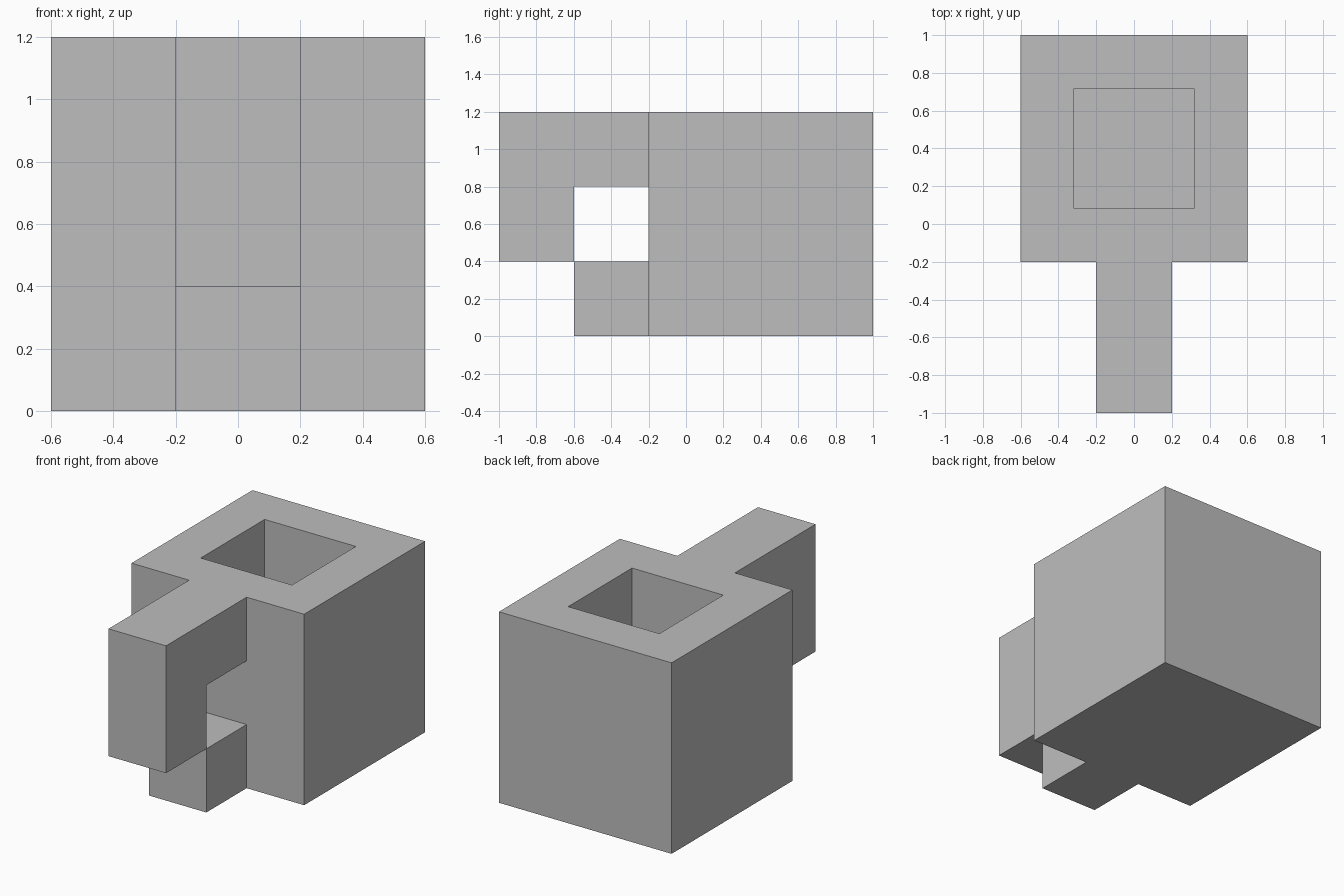
import bpy
import bmesh
from mathutils import Vector

cube = bpy.data.objects.get("Cube")
if cube:
    bpy.data.objects.remove(cube, do_unlink=True)

U = 0.4  # block unit

grey = bpy.data.materials.new("plain_grey")
grey.use_nodes = True
colour = (0.515, 0.515, 0.515, 1.0)
grey.diffuse_color = colour
grey.node_tree.nodes["Principled BSDF"].inputs["Base Color"].default_value = colour


def finish(bm, name):
    """Turn a bmesh into a flat-shaded, grey object."""
    bmesh.ops.recalc_face_normals(bm, faces=bm.faces[:])
    mesh = bpy.data.meshes.new(name)
    bm.to_mesh(mesh)
    bm.free()
    mesh.materials.append(grey)
    obj = bpy.data.objects.new(name, mesh)
    bpy.context.collection.objects.link(obj)
    return obj


def side_profile(name, points, width):
    """Extrude a (y, z) outline along x, centred on x = 0."""
    bm = bmesh.new()
    face = bm.faces.new([bm.verts.new((-width / 2, y, z)) for y, z in points])
    new = bmesh.ops.extrude_face_region(bm, geom=[face])["geom"]
    verts = [v for v in new if isinstance(v, bmesh.types.BMVert)]
    bmesh.ops.translate(bm, verts=verts, vec=(width, 0, 0))
    return finish(bm, name)


# Body: three-unit cube with a square well sunk into the top
bm = bmesh.new()
bmesh.ops.create_cube(bm, size=3 * U)
bmesh.ops.translate(bm, verts=bm.verts[:], vec=(0, U, 1.5 * U))
bm.normal_update()
top = max(bm.faces, key=lambda f: f.calc_center_median().z)
bmesh.ops.inset_region(bm, faces=[top], thickness=U)
floor = bmesh.ops.extrude_discrete_faces(bm, faces=[top])["faces"][0]
bmesh.ops.translate(bm, verts=floor.verts[:], vec=Vector((0, 0, -2 * U)))
finish(bm, "body")

# Handle: upper hook hanging from an arm, and a foot below it
side_profile("handle_hook", [(-0.2, 0.8), (-0.2, 1.2), (-1.0, 1.2),
                             (-1.0, 0.4), (-0.6, 0.4), (-0.6, 0.8)], U)
side_profile("handle_foot", [(-0.2, 0.0), (-0.2, 0.4),
                             (-0.6, 0.4), (-0.6, 0.0)], U)
